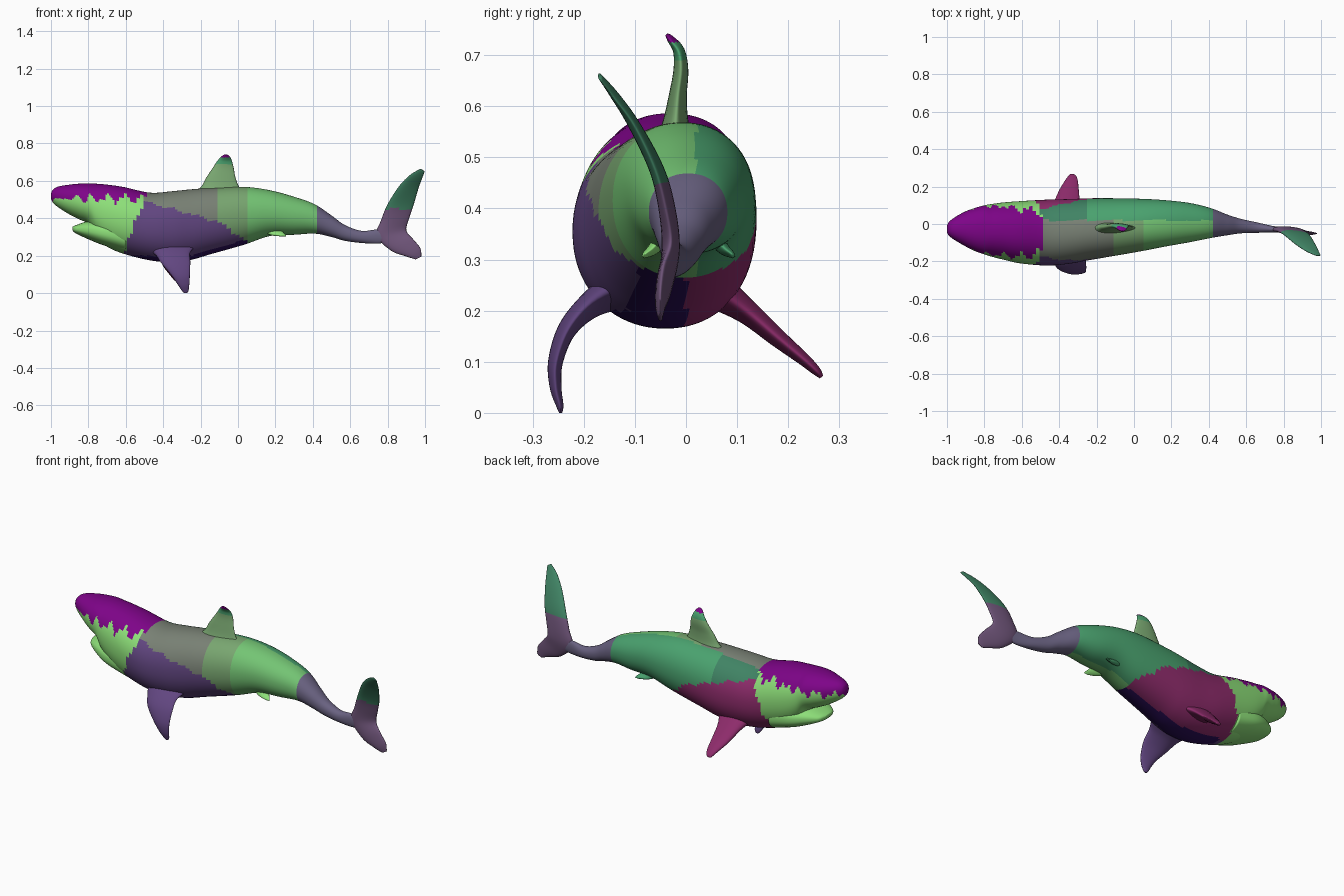
import bpy, bmesh, math
from mathutils import Vector

# Palette (screen colours converted to linear)
COLOURS = {
    "plum": (125, 12, 135), "light_green": (140, 222, 120), "violet": (98, 72, 128),
    "magenta": (142, 48, 108), "indigo": (48, 22, 92), "grey": (120, 128, 116),
    "sage": (120, 165, 112), "green": (115, 195, 115), "teal": (75, 160, 110),
    "slate": (105, 98, 128), "deep_green": (66, 130, 100), "mauve": (110, 85, 120),
}
NAMES = list(COLOURS)
MATS = []
for n, c in COLOURS.items():
    m = bpy.data.materials.new(n)
    m.diffuse_color = [(v / 255) ** 2.2 for v in c] + [1]
    MATS.append(m)


def smooth(stations, steps):
    """Catmull-Rom interpolation through rows of numbers."""
    out = []
    last = len(stations) - 1
    for i in range(last):
        a, b = stations[max(i - 1, 0)], stations[i]
        c, d = stations[i + 1], stations[min(i + 2, last)]
        for s in range(steps):
            t = s / steps
            out.append([0.5 * (2 * q + (r - p) * t + (2 * p - 5 * q + 4 * r - w) * t * t
                               + (3 * q - p - 3 * r + w) * t ** 3)
                        for p, q, r, w in zip(a, b, c, d)])
    out.append(list(stations[-1]))
    return out


def skin(name, rings, paint):
    """Bridge rings of points into a closed smooth mesh, colouring each face."""
    bm = bmesh.new()
    loops = [[bm.verts.new(p) for p in ring] for ring in rings]
    n = len(loops[0])
    for a, b in zip(loops, loops[1:]):
        for i in range(n):
            j = (i + 1) % n
            bm.faces.new((a[i], a[j], b[j], b[i]))
    bm.faces.new(loops[0])
    bm.faces.new(loops[-1])
    bmesh.ops.recalc_face_normals(bm, faces=bm.faces)
    for f in bm.faces:
        f.smooth = True
        f.material_index = NAMES.index(paint(f.calc_center_median()))
    me = bpy.data.meshes.new(name)
    bm.to_mesh(me)
    bm.free()
    for m in MATS:
        me.materials.append(m)
    ob = bpy.data.objects.new(name, me)
    bpy.context.collection.objects.link(ob)
    return ob


def body(name, stations, paint, steps=8, power=2.15, n=80):
    """Stations: x, top z, bottom z, min y, max y."""
    rings = []
    for x, zt, zb, y0, y1 in smooth(stations, steps):
        ring = []
        for i in range(n):
            a = 2 * math.pi * i / n
            c, s = math.cos(a), math.sin(a)
            u = math.copysign(abs(c) ** (2 / power), c)
            v = math.copysign(abs(s) ** (2 / power), s)
            ring.append((x, (y0 + y1) / 2 + u * (y1 - y0) / 2, (zt + zb) / 2 + v * (zt - zb) / 2))
        rings.append(ring)
    return skin(name, rings, paint)


def fin(name, stations, paint, steps=6, n=24):
    """Stations: leading edge xyz, trailing edge xyz, thickness."""
    rows = smooth(stations, steps)
    mids = [(Vector(r[:3]) + Vector(r[3:6])) / 2 for r in rows]
    rings = []
    for k, r in enumerate(rows):
        chord = Vector(r[3:6]) - Vector(r[:3])
        span = mids[min(k + 1, len(rows) - 1)] - mids[max(k - 1, 0)]
        side = chord.cross(span).normalized() * r[6] / 2
        ring = []
        for i in range(n):
            a = 2 * math.pi * i / n
            taper = 1 + 0.3 * math.cos(a)          # thicker at the leading edge
            ring.append(mids[k] - chord * 0.5 * math.cos(a) + side * math.sin(a) * taper)
        rings.append(ring)
    return skin(name, rings, paint)


# Colour zones along the body
def zone(p):
    x, y, z = p
    if x > 0.425:
        return "slate"
    if x < -0.48 - 0.4 * (0.55 - z) + 0.008 * math.sin(60 * z):
        fray = 0.016 * math.sin(70 * x) + 0.014 * math.sin(131 * x + 90 * y)
        return "plum" if z > 0.505 + fray else "light_green"
    line = 0.38 - 0.28 * (x + 0.1) if x < -0.1 else 0.38 - 0.75 * (x + 0.1)
    if z < line + 0.006 * math.sin(50 * x):
        if z < 0.2 + 0.3 * max(x + 0.25, 0) and y < 0.0:
            return "indigo"
        return "violet" if y < -0.03 else "magenta"
    if y > 0.02:
        return "teal" if x > -0.25 else "deep_green"
    return "grey" if x < -0.12 else "sage" if x < 0.05 else "green"


# Body from snout to tail root
body("body", [
    (-1.00, .530, .505, -.045, -.010), (-.99, .553, .485, -.062, .010),
    (-.96, .570, .458, -.085, .035), (-.90, .580, .420, -.120, .068),
    (-.85, .585, .395, -.145, .086), (-.80, .586, .368, -.162, .100),
    (-.76, .585, .300, -.175, .107), (-.70, .580, .248, -.190, .115),
    (-.61, .567, .210, -.210, .122), (-.47, .537, .175, -.222, .130),
    (-.35, .545, .165, -.213, .133), (-.25, .555, .178, -.195, .137),
    (-.15, .562, .207, -.178, .138), (.03, .568, .258, -.147, .135),
    (.17, .550, .305, -.120, .127), (.30, .515, .312, -.097, .112),
    (.41, .475, .318, -.075, .085), (.50, .415, .300, -.060, .050),
    (.57, .365, .280, -.050, .028), (.66, .333, .268, -.047, .008),
    (.75, .340, .265, -.045, -.012), (.83, .325, .280, -.042, -.022),
    (.88, .310, .298, -.038, -.030)], zone)

# Open lower jaw
body("lower_jaw", [
    (-.885, .355, .335, -.060, .000), (-.865, .364, .318, -.100, .040),
    (-.80, .385, .288, -.147, .082), (-.72, .390, .256, -.178, .106),
    (-.60, .380, .220, -.185, .108)], lambda p: "light_green", power=2.4)

# Dorsal fin
fin("dorsal_fin", [
    (-.24, -.022, .530, .040, -.022, .530, .075), (-.195, -.020, .572, .005, -.020, .570, .048),
    (-.168, -.016, .620, -.014, -.016, .620, .034), (-.135, -.010, .670, -.023, -.010, .670, .028),
    (-.108, -.014, .710, -.032, -.014, .705, .022), (-.085, -.030, .733, -.042, -.030, .728, .014),
    (-.070, -.038, .741, -.052, -.038, .738, .006)],
    lambda p: "plum" if p.z > .725 else "teal" if p.z > .69 else "sage")

# Tail fin, lower lobe to upper lobe
fin("tail_fin", [
    (.950, -.050, .180, .980, -.050, .195, .008), (.900, -.050, .196, .975, -.050, .240, .020),
    (.820, -.042, .226, .935, -.044, .290, .030), (.740, -.030, .305, .900, -.030, .335, .034),
    (.765, -.034, .390, .915, -.040, .400, .032), (.800, -.055, .475, .940, -.060, .475, .028),
    (.860, -.105, .570, .965, -.100, .560, .022), (.920, -.145, .632, .985, -.140, .615, .015),
    (.975, -.170, .664, .998, -.168, .650, .006)],
    lambda p: "deep_green" if p.z > .45 else "mauve")

# Pectoral fins: one bent down, one spread outwards
fin("pectoral_fin_front", [
    (-.480, -.130, .240, -.220, -.120, .255, .080), (-.440, -.190, .205, -.255, -.185, .218, .050),
    (-.410, -.235, .160, -.255, -.230, .165, .036), (-.360, -.256, .100, -.257, -.254, .100, .028),
    (-.325, -.255, .050, -.260, -.255, .050, .022), (-.302, -.247, .015, -.264, -.247, .015, .014),
    (-.288, -.245, .000, -.272, -.245, .000, .006)], lambda p: "violet")
fin("pectoral_fin_back", [
    (-.470, .040, .250, -.240, .040, .255, .080), (-.430, .115, .200, -.285, .115, .202, .048),
    (-.400, .180, .145, -.295, .180, .147, .034), (-.370, .230, .105, -.300, .230, .105, .024),
    (-.352, .255, .082, -.308, .255, .082, .017), (-.342, .265, .070, -.320, .265, .070, .008)],
    lambda p: "magenta")

# Small folded pelvic fins
for label, y, d in (("front", -.050, -1), ("back", .060, 1)):
    fin("pelvic_fin_" + label, [
        (.130, y, .335, .230, y, .340, .030), (.160, y + d * .015, .318, .245, y + d * .015, .322, .022),
        (.195, y + d * .028, .309, .255, y + d * .028, .312, .014),
        (.235, y + d * .034, .304, .258, y + d * .034, .305, .006)],
        lambda p: "light_green" if p.y < 0 else "teal")
